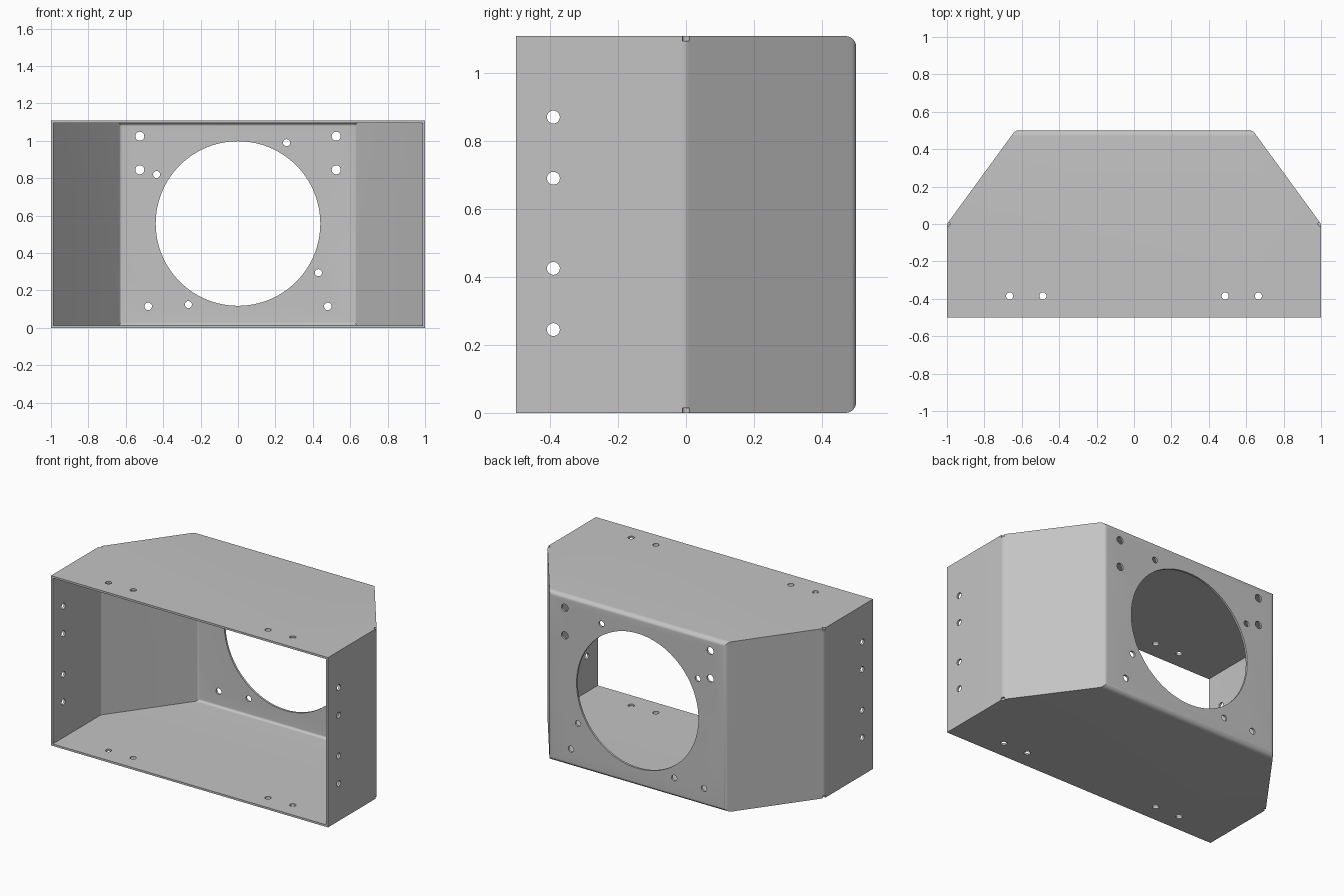
import bpy, bmesh, math
from mathutils import Vector, Matrix

if "Cube" in bpy.data.objects:
    bpy.data.objects.remove(bpy.data.objects["Cube"])

HEIGHT, WALL, BEND = 1.108, 0.013, 0.03
GREY = (0.55, 0.55, 0.55, 1)

steel = bpy.data.materials.new("grey sheet metal")
steel.use_nodes = True
steel.diffuse_color = GREY
steel.node_tree.nodes["Principled BSDF"].inputs["Base Color"].default_value = GREY


def rounded(points, radius, steps=6):
    """Round every corner that carries a True flag."""
    out = []
    for i, (x, y, bent) in enumerate(points):
        p = Vector((x, y))
        if not bent:
            out.append(p)
            continue
        a = (Vector(points[i - 1][:2]) - p).normalized()
        b = (Vector(points[(i + 1) % len(points)][:2]) - p).normalized()
        half = a.angle(b) / 2
        centre = p + (a + b).normalized() * radius / math.sin(half)
        run = radius / math.tan(half)
        start, end = p + a * run - centre, p + b * run - centre
        out += [centre + start.lerp(end, k / steps).normalized() * radius for k in range(steps + 1)]
    return out


def prism(name, points, place, low, high):
    """Extrude a flat outline; place maps (u, v, depth) to a position."""
    bm = bmesh.new()
    face = bm.faces.new([bm.verts.new(place(p.x, p.y, low)) for p in points])
    move = place(0, 0, high) - place(0, 0, low)
    ext = bmesh.ops.extrude_face_region(bm, geom=[face], use_keep_orig=True)
    bmesh.ops.translate(bm, vec=move, verts=[v for v in ext["geom"] if isinstance(v, bmesh.types.BMVert)])
    bmesh.ops.recalc_face_normals(bm, faces=bm.faces)
    return to_object(name, bm)


def to_object(name, bm):
    mesh = bpy.data.meshes.new(name)
    bm.to_mesh(mesh)
    bm.free()
    mesh.materials.append(steel)
    obj = bpy.data.objects.new(name, mesh)
    bpy.context.collection.objects.link(obj)
    return obj


def combine(obj, tool, operation):
    mod = obj.modifiers.new(operation.lower(), "BOOLEAN")
    mod.operation, mod.object, mod.solver = operation, tool, "EXACT"
    bpy.context.view_layer.objects.active = obj
    bpy.ops.object.modifier_apply(modifier=mod.name)
    bpy.data.objects.remove(tool)


def housing_solid(name, inset, front):
    """Tapered plan crossed with a side outline, both with rounded bends."""
    side, back, radius = 1 - inset, 0.5 - inset, BEND - inset
    normal = Vector((0.5, 0.365)).normalized()
    reach = normal.x - inset
    knee = (reach - normal.x * side) / normal.y
    corner = (reach - normal.y * back) / normal.x
    plan = [(-side, front, False), (side, front, False), (side, knee, True),
            (corner, back, True), (-corner, back, True), (-side, knee, True)]
    low, high = inset, HEIGHT - inset
    profile = [(front - 0.1, low, False), (back, low, True),
               (back, high, True), (front - 0.1, high, False)]
    solid = prism(name, rounded(plan, radius), lambda u, v, d: Vector((u, v, d)), -0.2, HEIGHT + 0.2)
    side_cut = prism("side_outline", rounded(profile, radius), lambda u, v, d: Vector((d, u, v)), -1.2, 1.2)
    combine(solid, side_cut, "INTERSECT")
    return solid


# Folded sheet housing, open at the front
housing = housing_solid("housing", 0, -0.5)
combine(housing, housing_solid("hollow", WALL, -0.7), "DIFFERENCE")

# Drilled holes: short cylinders crossing one wall each
drills = bmesh.new()


def drill(position, axis, radius, length=0.12, sides=24):
    turn = Vector((0, 0, 1)).rotation_difference(Vector(axis)).to_matrix().to_4x4()
    bmesh.ops.create_cone(drills, cap_ends=True, segments=sides, radius1=radius, radius2=radius,
                          depth=length, matrix=Matrix.Translation(position) @ turn)


# Back panel: large opening, its four fixing holes and the corner holes
drill((0, 0.5, 0.558), (0, 1, 0), 0.44, sides=96)
for x, z in ((0.26, 0.99), (-0.435, 0.82), (0.43, 0.295), (-0.265, 0.125)):
    drill((x, 0.5, z), (0, 1, 0), 0.019)
for s in (-1, 1):
    for z in (0.845, 1.025):
        drill((s * 0.525, 0.5, z), (0, 1, 0), 0.024)
    drill((s * 0.48, 0.5, 0.115), (0, 1, 0), 0.02)
    # Side panels
    for z in (0.245, 0.425, 0.69, 0.87):
        drill((s, -0.39, z), (1, 0, 0), 0.019)
    # Top and bottom panels, with small bend reliefs at the side corners
    for z in (0, HEIGHT):
        for x in (0.487, 0.665):
            drill((s * x, -0.385, z), (0, 0, 1), 0.019)
        drill((s * 0.995, 0, z), (0, 0, 1), 0.011, 0.03)

combine(housing, to_object("drills", drills), "DIFFERENCE")

bpy.ops.object.select_all(action="DESELECT")
housing.select_set(True)
bpy.context.view_layer.objects.active = housing
bpy.ops.object.shade_smooth_by_angle(angle=math.radians(25))
